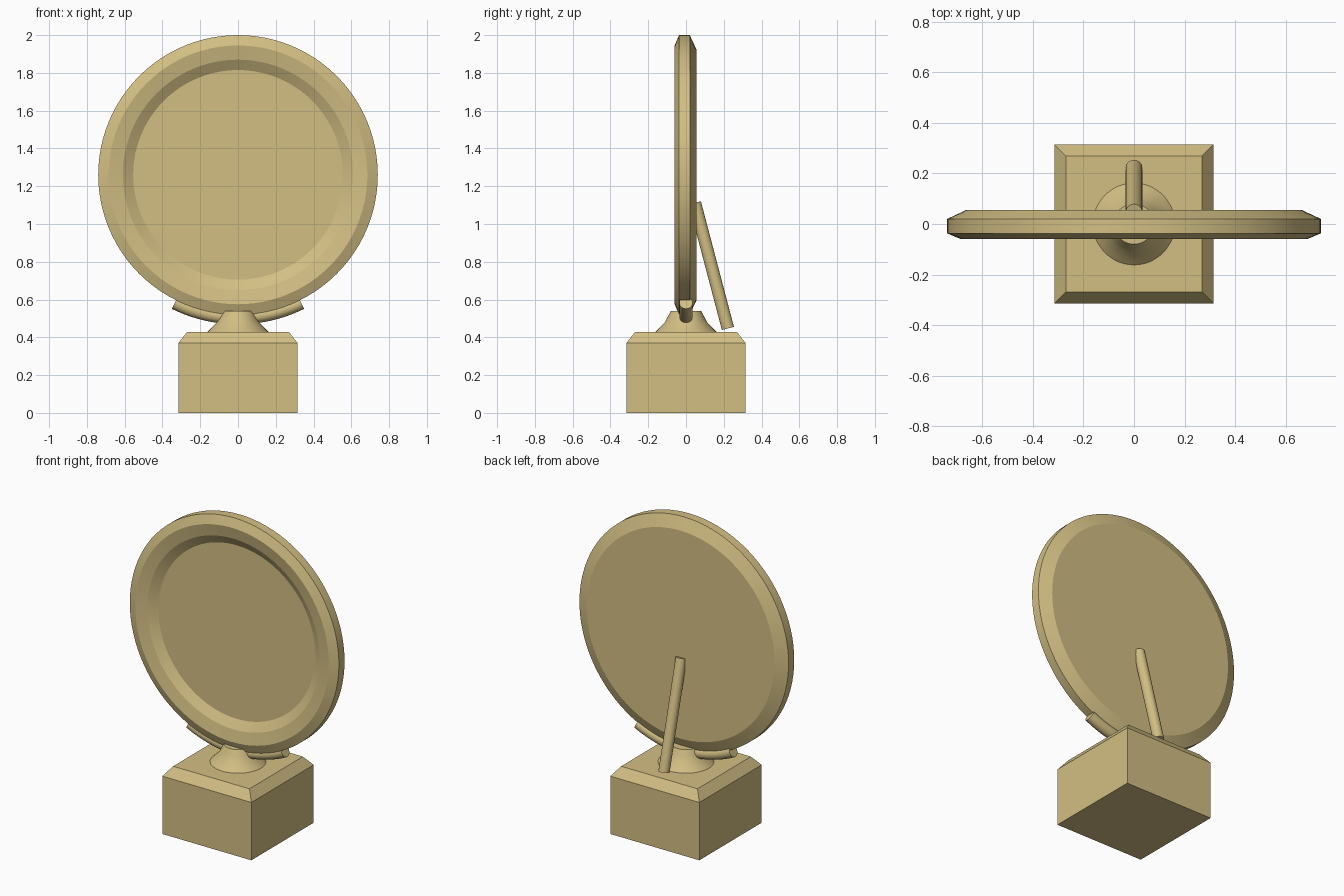
import bpy, bmesh, math
from mathutils import Vector, Matrix

if "Cube" in bpy.data.objects:
    bpy.data.objects.remove(bpy.data.objects["Cube"])

gold = bpy.data.materials.new("pale gold")
gold.diffuse_color = (0.65, 0.52, 0.23, 1)
gold.use_nodes = True
gold.node_tree.nodes["Principled BSDF"].inputs["Base Color"].default_value = gold.diffuse_color


def finish(name, bm, angle=20):
    bmesh.ops.recalc_face_normals(bm, faces=bm.faces)
    mesh = bpy.data.meshes.new(name)
    bm.to_mesh(mesh)
    bm.free()
    mesh.materials.append(gold)
    ob = bpy.data.objects.new(name, mesh)
    bpy.context.collection.objects.link(ob)
    bpy.ops.object.select_all(action='DESELECT')
    ob.select_set(True)
    bpy.context.view_layer.objects.active = ob
    bpy.ops.object.shade_smooth_by_angle(angle=math.radians(angle))
    return ob


def skin(name, rings, angle=20):
    """Join equal-sized rings of points and cap both ends."""
    bm = bmesh.new()
    loops = [[bm.verts.new(p) for p in ring] for ring in rings]
    for a, b in zip(loops, loops[1:]):
        n = len(a)
        for i in range(n):
            j = (i + 1) % n
            bm.faces.new((a[i], a[j], b[j], b[i]))
    bm.faces.new(loops[0])
    bm.faces.new(loops[-1])
    return finish(name, bm, angle)


def circle(center, u, v, r, n):
    return [Vector(center) + r * (math.cos(t) * Vector(u) + math.sin(t) * Vector(v))
            for t in (2 * math.pi * i / n for i in range(n))]


X, Y, Z = (1, 0, 0), (0, 1, 0), (0, 0, 1)
DISC_Z = 1.26

# Square plinth with a bevelled top
skin("plinth", [[(x * s, y * s, z) for x, y in ((-1, -1), (1, -1), (1, 1), (-1, 1))]
                for s, z in ((0.315, 0), (0.315, 0.37), (0.27, 0.428))])

# Flared neck on the plinth
neck = [(0.165, 0.425), (0.145, 0.445), (0.112, 0.48), (0.097, 0.508), (0.08, 0.54)]
skin("neck", [circle((0, 0, z), X, Y, r, 48) for r, z in neck], 30)

# Round dish with bevelled rim and recessed front
dish = [(0.665, 0.055), (0.74, 0.02), (0.74, -0.037), (0.685, -0.06),
        (0.61, -0.045), (0.555, -0.012)]
skin("dish", [circle((0, y, DISC_Z), X, Z, r, 96) for r, y in dish], 15)

# Curved cradle below the dish
rings = []
for i in range(25):
    a = math.radians(-26.3 + 52.6 * i / 24)
    out = Vector((math.sin(a), 0, -math.cos(a)))
    rings.append(circle(Vector((0, 0, DISC_Z)) + out * 0.756, out, Y, 0.035, 24))
skin("cradle", rings, 40)

# Leaning back strut
top, foot = Vector((0, 0.047, 1.112)), Vector((0, 0.222, 0.447))
side = (top - foot).normalized().cross(Vector(X))
skin("back_strut", [circle(p, X, side, 0.033, 24) for p in (foot, top)], 40)
